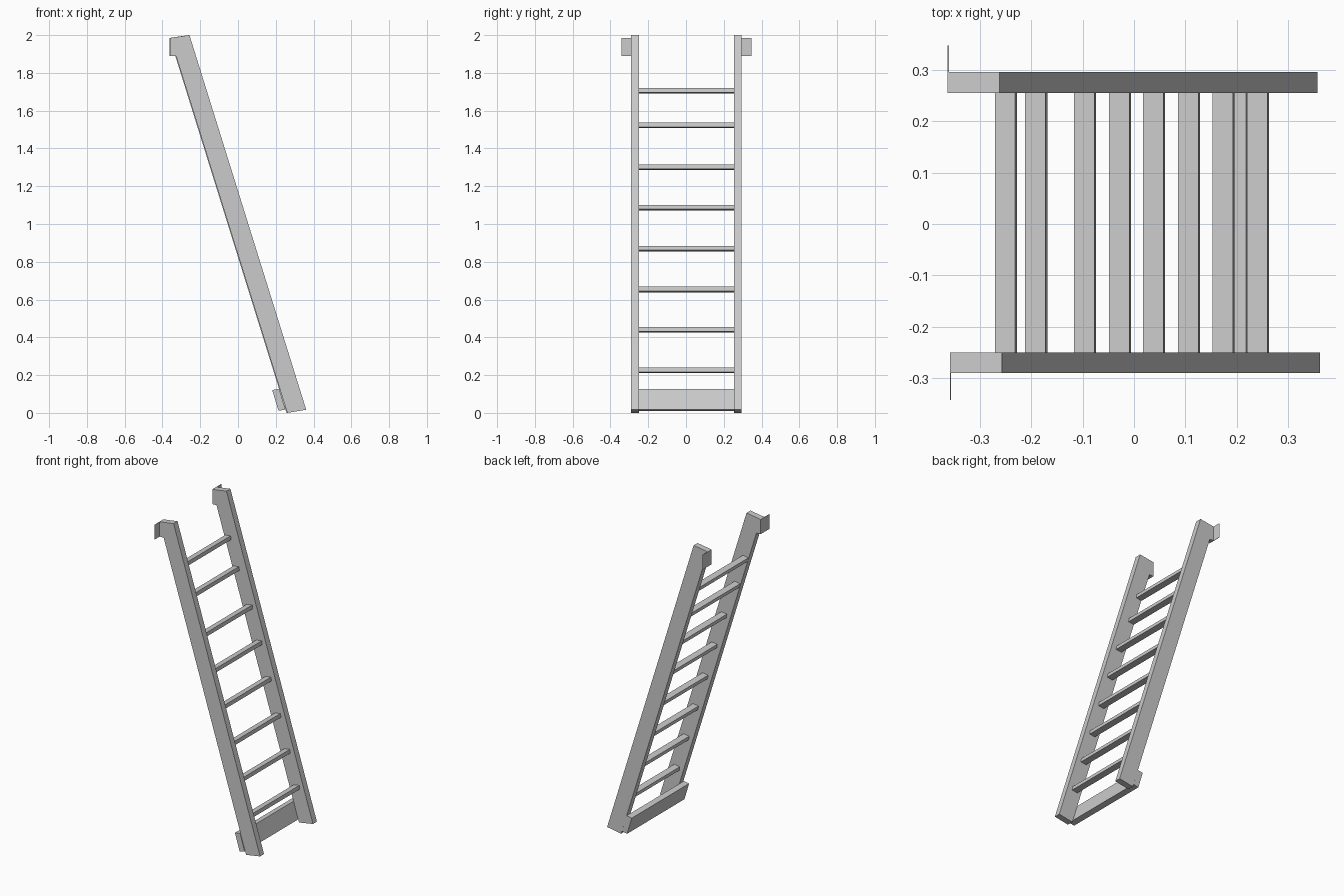
import bpy

if "Cube" in bpy.data.objects:
    bpy.data.objects.remove(bpy.data.objects["Cube"])

# One grey paint for the whole ladder
grey = bpy.data.materials.new("plain grey")
grey.diffuse_color = (0.6, 0.6, 0.6, 1)
grey.use_nodes = True
grey.node_tree.nodes["Principled BSDF"].inputs["Base Color"].default_value = grey.diffuse_color


def extrude_y(name, profile, y0, y1):
    """Solid made by sweeping an (x, z) outline from y0 to y1."""
    n = len(profile)
    verts = [(x, y0, z) for x, z in profile] + [(x, y1, z) for x, z in profile]
    faces = [tuple(range(n)), tuple(reversed(range(n, 2 * n)))]
    faces += [(i, i + n, (i + 1) % n + n, (i + 1) % n) for i in range(n)]
    mesh = bpy.data.meshes.new(name)
    mesh.from_pydata(verts, [], faces)
    mesh.materials.append(grey)
    obj = bpy.data.objects.new(name, mesh)
    bpy.context.collection.objects.link(obj)
    return obj


# Side rails with a hooked top; outline runs counter-clockwise seen from the front
rail = [(0.259, 0.0), (0.359, 0.017), (-0.259, 2.0), (-0.36, 1.985),
        (-0.36, 1.89), (-0.33, 1.89)]
for side, y0, y1, dx in (("front", -0.29, -0.25, 0.002), ("back", 0.255, 0.295, -0.002)):
    extrude_y(side + "_rail", [(x + dx, z) for x, z in rail], y0, y1)

    # Thin mounting plate reaching outward from the hook
    p0, p1 = (y0 - 0.052, y0) if side == "front" else (y1, y1 + 0.052)
    x = -0.36 + dx
    extrude_y(side + "_mounting_plate",
              [(x, 1.89), (x + 0.002, 1.89), (x + 0.002, 1.985), (x, 1.985)], p0, p1)

# Rungs: flat bars tipped slightly to sit square with the rail ends
rungs = [(-0.249, 1.705), (-0.190, 1.522), (-0.095, 1.300), (-0.027, 1.087),
         (0.039, 0.870), (0.107, 0.653), (0.174, 0.440), (0.241, 0.225)]
c, s = 0.989, 0.148
for i, (cx, cz) in enumerate(rungs):
    corners = [(-0.02, -0.012), (0.02, -0.012), (0.02, 0.012), (-0.02, 0.012)]
    extrude_y(f"rung_{i + 1}",
              [(cx + u * c - v * s, cz + u * s + v * c) for u, v in corners], -0.255, 0.26)

# Foot board across the back of both rails
extrude_y("foot_board", [(0.214, 0.011), (0.251, 0.018), (0.218, 0.127), (0.181, 0.121)],
          -0.29, 0.295)
